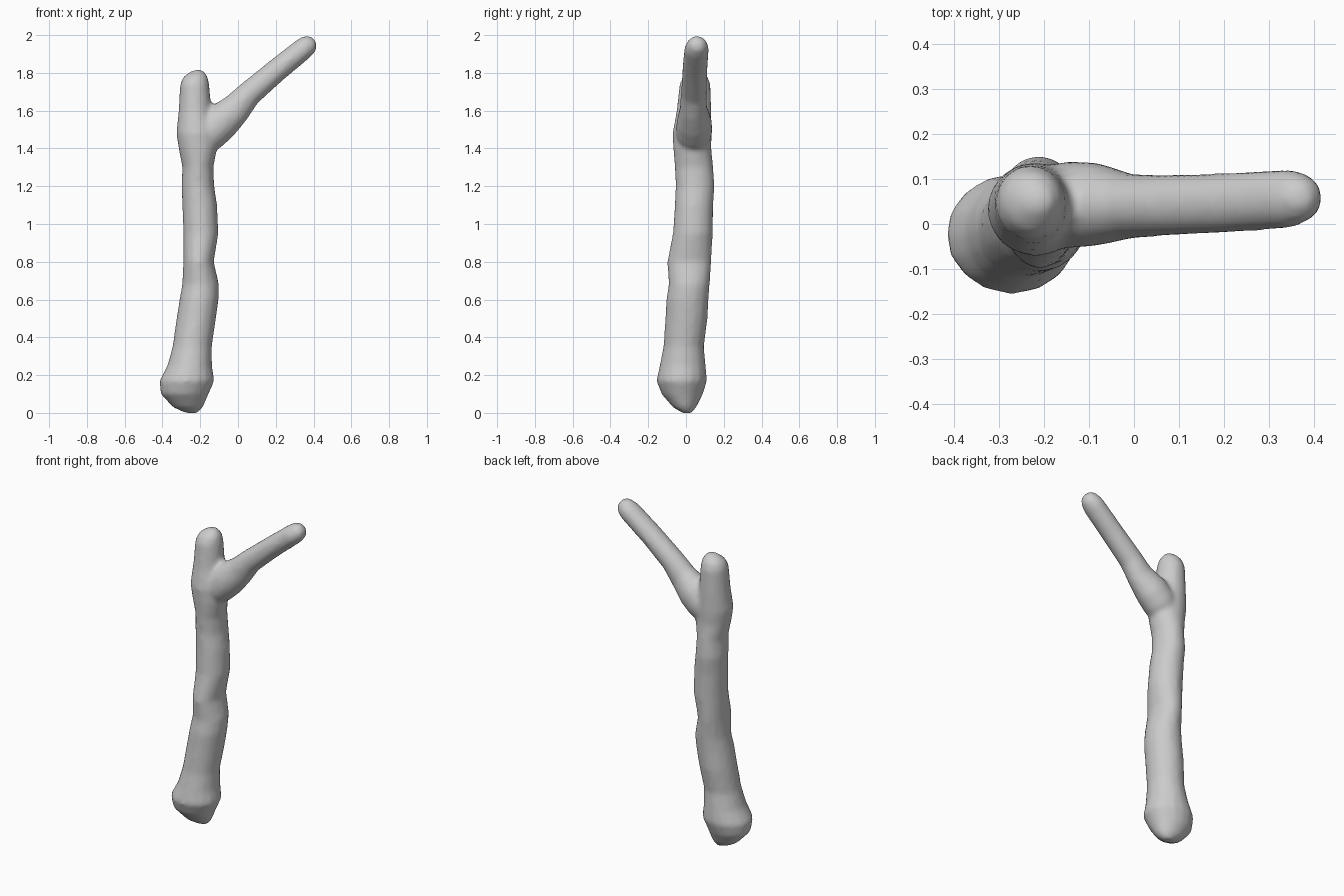
import bpy, bmesh, math
from mathutils import Vector

SIDES = 16

# Trunk outline: z, x left, x right, y front, y back
TRUNK = [
    (0.00, -0.28, -0.21, -0.02, 0.03),
    (0.03, -0.345, -0.185, -0.07, 0.055),
    (0.10, -0.41, -0.155, -0.13, 0.09),
    (0.17, -0.417, -0.124, -0.157, 0.112),
    (0.25, -0.375, -0.137, -0.14, 0.105),
    (0.35, -0.347, -0.138, -0.12, 0.095),
    (0.50, -0.326, -0.116, -0.11, 0.115),
    (0.60, -0.31, -0.102, -0.105, 0.12),
    (0.68, -0.296, -0.10, -0.092, 0.126),
    (0.80, -0.29, -0.128, -0.10, 0.135),
    (0.95, -0.29, -0.103, -0.07, 0.142),
    (1.10, -0.295, -0.11, -0.06, 0.145),
    (1.20, -0.30, -0.125, -0.055, 0.152),
    (1.30, -0.295, -0.13, -0.06, 0.145),
    (1.40, -0.315, -0.11, -0.068, 0.135),
    (1.48, -0.327, -0.11, -0.072, 0.137),
    (1.60, -0.315, -0.14, -0.05, 0.135),
    (1.74, -0.307, -0.152, -0.035, 0.13),
    (1.78, -0.29, -0.16, -0.015, 0.115),
    (1.805, -0.255, -0.178, 0.015, 0.09),
    (1.817, -0.225, -0.19, 0.035, 0.065),
]

# Branch: centre x, centre z, radius in the xz plane, y front, y back
BRANCH = [
    (-0.21, 1.42, 0.07, -0.04, 0.12),
    (-0.15, 1.485, 0.10, -0.055, 0.14),
    (-0.09, 1.54, 0.10, -0.05, 0.138),
    (-0.01, 1.61, 0.083, -0.033, 0.112),
    (0.06, 1.69, 0.068, -0.027, 0.11),
    (0.20, 1.81, 0.062, -0.02, 0.113),
    (0.345, 1.927, 0.059, -0.01, 0.122),
    (0.378, 1.954, 0.052, 0.005, 0.112),
    (0.396, 1.969, 0.036, 0.02, 0.095),
    (0.404, 1.976, 0.015, 0.04, 0.072),
]


def loft(bm, rings):
    """Skin elliptical rings given as (centre, u radius, v radius)."""
    loops = []
    for c, u, v in rings:
        loops.append([bm.verts.new(c + u * math.cos(a) + v * math.sin(a))
                      for a in (2 * math.pi * i / SIDES for i in range(SIDES))])
    for a, b in zip(loops, loops[1:]):
        for i in range(SIDES):
            j = (i + 1) % SIDES
            bm.faces.new((a[i], a[j], b[j], b[i]))
    bm.faces.new(loops[0][::-1])
    bm.faces.new(loops[-1])


bm = bmesh.new()

# Trunk with its swollen foot
loft(bm, [(Vector(((l + r) / 2, (f + b) / 2, z)),
           Vector(((r - l) / 2, 0, 0)), Vector((0, (b - f) / 2, 0)))
          for z, l, r, f, b in TRUNK])

# Side branch
across = Vector((0.77, 0, -0.64)).normalized()
across = Vector((0.64, 0, -0.77)).normalized()
loft(bm, [(Vector((x, (f + b) / 2, z)), across * r, Vector((0, (b - f) / 2, 0)))
          for x, z, r, f, b in BRANCH])

bmesh.ops.recalc_face_normals(bm, faces=bm.faces)
mesh = bpy.data.meshes.new("branched_log")
bm.to_mesh(mesh)
bm.free()
log = bpy.data.objects.new("branched_log", mesh)
bpy.context.collection.objects.link(log)

# Fuse trunk and branch into one softened skin
remesh = log.modifiers.new("fuse", 'REMESH')
remesh.mode = 'VOXEL'
remesh.voxel_size = 0.014
remesh.use_smooth_shade = True
smooth = log.modifiers.new("soften", 'SMOOTH')
smooth.factor = 0.5
smooth.iterations = 5
